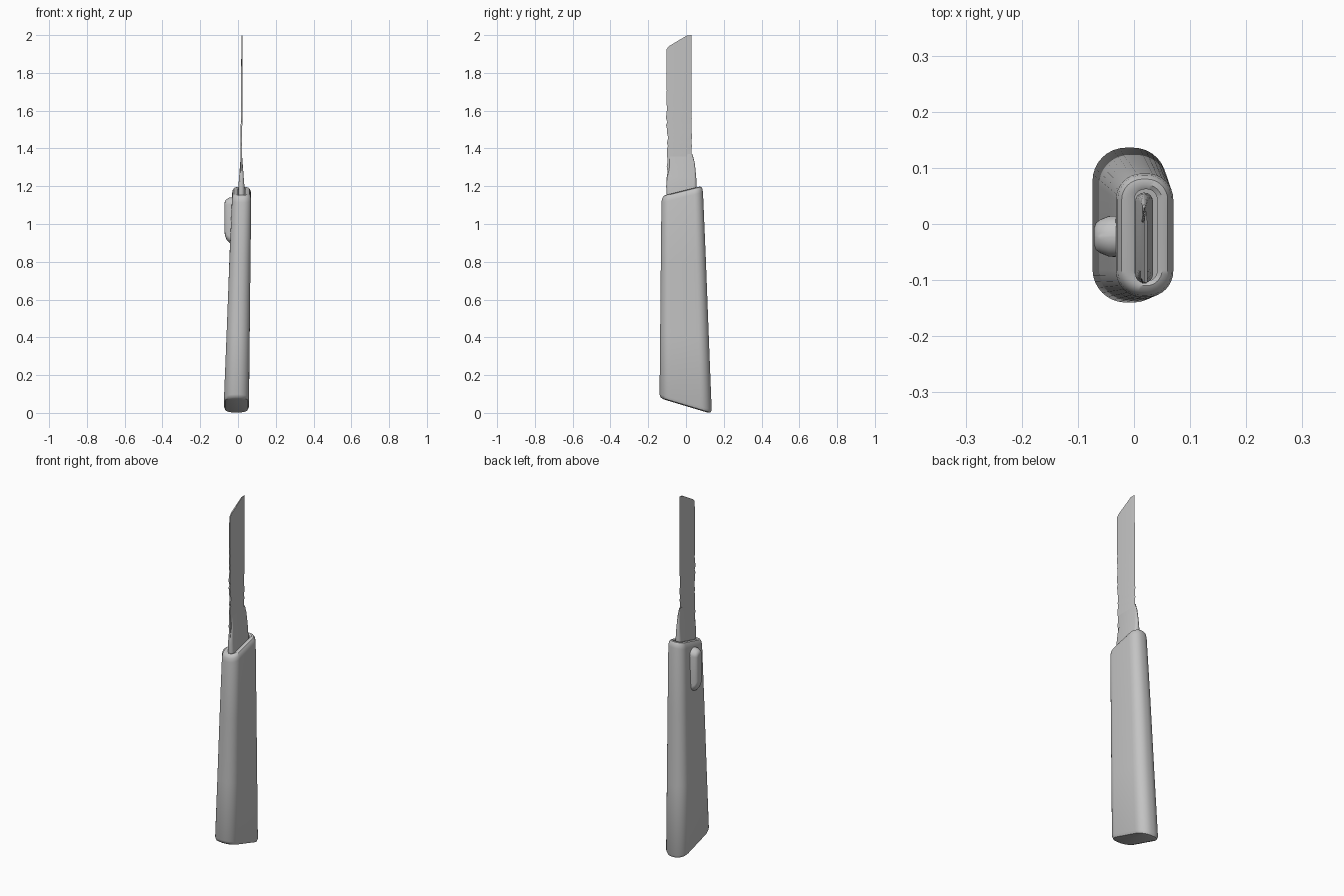
import bpy, bmesh, math, random
from mathutils import Vector

random.seed(4)
cube = bpy.data.objects.get("Cube")
if cube:
    bpy.data.objects.remove(cube, do_unlink=True)

grey = bpy.data.materials.new("plain_grey")
grey.use_nodes = True
colour = (0.55, 0.55, 0.55, 1)
grey.diffuse_color = colour
grey.node_tree.nodes["Principled BSDF"].inputs["Base Color"].default_value = colour


def rounded_rect(hx, hy, r, steps=8):
    """Counter-clockwise rounded rectangle around the origin."""
    r = min(r, hx, hy)
    pts = []
    for k, (sx, sy) in enumerate(((1, 1), (-1, 1), (-1, -1), (1, -1))):
        for i in range(steps + 1):
            a = math.pi / 2 * (k + i / steps)
            pts.append((sx * (hx - r) + r * math.cos(a),
                        sy * (hy - r) + r * math.sin(a)))
    return pts


def loft(name, rings, angle=40):
    """Skin equal-length rings of points and cap both ends."""
    bm = bmesh.new()
    loops = [[bm.verts.new(p) for p in ring] for ring in rings]
    n = len(loops[0])
    for a, b in zip(loops, loops[1:]):
        for i in range(n):
            j = (i + 1) % n
            bm.faces.new((a[i], a[j], b[j], b[i]))
    bm.faces.new(loops[0][::-1])
    bm.faces.new(loops[-1])
    bmesh.ops.recalc_face_normals(bm, faces=bm.faces)
    mesh = bpy.data.meshes.new(name)
    bm.to_mesh(mesh)
    bm.free()
    mesh.materials.append(grey)
    obj = bpy.data.objects.new(name, mesh)
    bpy.context.collection.objects.link(obj)
    bpy.ops.object.select_all(action='DESELECT')
    obj.select_set(True)
    bpy.context.view_layer.objects.active = obj
    bpy.ops.object.shade_smooth_by_angle(angle=math.radians(angle))
    return obj


def lerp(a, b, t):
    return a + (b - a) * t


# Handle: tapering, slanted at both ends, with a slot sunk into the top
def handle_ring(t, inset, dz, slot=False):
    cx, cy = lerp(-0.008, 0.019, t), lerp(-0.002, -0.02, t)
    hx, hy = lerp(0.066, 0.051, t) - inset, lerp(0.138, 0.11, t) - inset
    if slot:
        cx, cy, hx, hy = 0.021, -0.02, 0.02, 0.082
    ring = []
    for x, y in rounded_rect(hx, hy, hx * 0.9):
        y += cy
        z = lerp(0.036 - 0.3 * y, 1.18 + 0.25 * y, t) + dz
        ring.append((cx + x, y, z))
    return ring


loft("handle", [
    handle_ring(0, 0.02, 0), handle_ring(0, 0.006, 0.005), handle_ring(0, 0, 0.02),
    handle_ring(0.33, 0, 0), handle_ring(0.67, 0, 0),
    handle_ring(1, 0, -0.035), handle_ring(1, 0.003, -0.015),
    handle_ring(1, 0.01, -0.003), handle_ring(1, 0.02, 0),
    handle_ring(1, 0, -0.004, True), handle_ring(1, 0, -0.09, True),
])

# Thumb slider on the side of the handle
slider = []
for x, hy, hz, cz in ((-0.01, 0.038, 0.122, 1.02), (-0.045, 0.036, 0.12, 1.02),
                      (-0.06, 0.03, 0.108, 1.024), (-0.068, 0.024, 0.095, 1.03),
                      (-0.071, 0.015, 0.08, 1.032)):
    slider.append([(x, y - 0.022, z + cz) for y, z in rounded_rect(hy, hz, hy)])
loft("thumb_slider", slider)

# Blade carrier: flattened sleeve narrowing to the blade
carrier = []
for z, front, back, half in ((1.08, -0.098, 0.056, 0.016), (1.2, -0.105, 0.056, 0.016),
                             (1.25, -0.1, 0.054, 0.012), (1.29, -0.09, 0.05, 0.009),
                             (1.33, -0.088, 0.045, 0.006), (1.37, -0.088, 0.034, 0.003)):
    carrier.append([(x + 0.018, y + (front + back) / 2, z)
                    for x, y in rounded_rect(half, (back - front) / 2, half, 4)])
loft("blade_carrier", carrier)

# Blade: thin strip with worn edges and a slanted tip
blade = []
steps = 44
for i in range(steps + 1):
    t = i / steps
    z = lerp(1.12, 1.925, t)
    wear = 0.007 * max(0, 1 - abs(z - 1.45) / 0.32)
    front = -0.1 - 0.004 * t + random.uniform(-wear, wear)
    back = 0.03 + random.uniform(-wear, wear) * 0.4
    cx, half = lerp(0.016, 0.021, t), lerp(0.005, 0.003, t)
    rise = 0.075 * max(0, (t - 0.75) / 0.25)
    ring = []
    for side, k in ((-1, 0), (-1, 0.12), (-1, 0.8), (0, 1), (1, 0.8), (1, 0.12), (1, 0)):
        lift = rise * math.sin(k * math.pi / 2) ** 0.85
        ring.append((cx + side * half, lerp(front, back, k), z + lift))
    blade.append(ring)
loft("blade", blade, 30)
